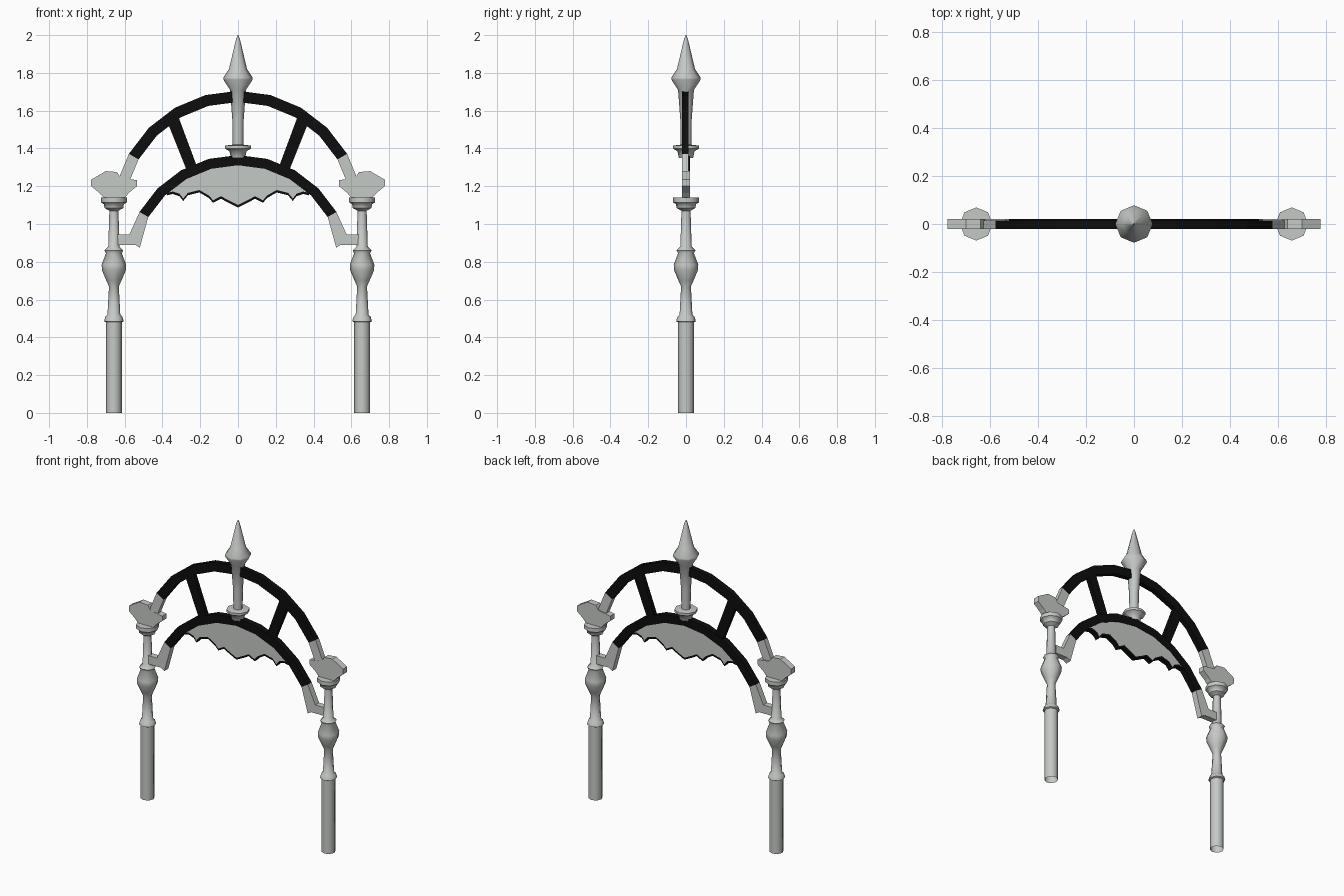
import bpy
import bmesh
from math import sin, cos, radians, tau

cube = bpy.data.objects.get("Cube")
if cube:
    bpy.data.objects.remove(cube, do_unlink=True)


def material(name, rgb):
    m = bpy.data.materials.new(name)
    m.use_nodes = True
    m.diffuse_color = (*rgb, 1)
    m.node_tree.nodes["Principled BSDF"].inputs["Base Color"].default_value = (*rgb, 1)
    return m


STONE = material("pale grey", (0.56, 0.585, 0.56))
IRON = material("black iron", (0.004, 0.004, 0.004))


def finish(name, bm, mat, mirror=False):
    bmesh.ops.recalc_face_normals(bm, faces=bm.faces[:])
    mesh = bpy.data.meshes.new(name)
    bm.to_mesh(mesh)
    bm.free()
    mesh.materials.append(mat)
    ob = bpy.data.objects.new(name, mesh)
    bpy.context.collection.objects.link(ob)
    if mirror:
        ob.modifiers.new("Mirror", 'MIRROR')
    return ob


def plate(name, points, y0, y1, mat, mirror=False):
    """Flat outline in x, z given thickness along y."""
    bm = bmesh.new()
    face = bm.faces.new([bm.verts.new((x, y0, z)) for x, z in points])
    ext = bmesh.ops.extrude_face_region(bm, geom=[face])["geom"]
    moved = [v for v in ext if isinstance(v, bmesh.types.BMVert)]
    bmesh.ops.translate(bm, verts=moved, vec=(0, y1 - y0, 0))
    if not any(len(f.verts) > 4 and all(abs(v.co.y - y0) < 1e-5 for v in f.verts) for f in bm.faces):
        if face not in bm.faces:
            bm.faces.new([v for v in bm.verts if v not in moved])
    return finish(name, bm, mat, mirror)


def turned(name, profile, x, mat, mirror=False, sides=8):
    """Eight-sided turned post, open at the foot and closed at the top."""
    bm = bmesh.new()
    rings = [[bm.verts.new((x + r * cos(tau * i / sides), r * sin(tau * i / sides), z))
              for i in range(sides)] for r, z in profile]
    for a, b in zip(rings, rings[1:]):
        for i in range(sides):
            j = (i + 1) % sides
            bm.faces.new((a[i], a[j], b[j], b[i]))
    bm.faces.new(rings[-1])
    ob = finish(name, bm, mat, mirror)
    bpy.ops.object.select_all(action='DESELECT')
    ob.select_set(True)
    bpy.context.view_layer.objects.active = ob
    bpy.ops.object.shade_smooth_by_angle(angle=radians(50))
    return ob


def arc(cz, r, start, stop, step=15):
    n = round((stop - start) / step)
    angles = [radians(start + (stop - start) * i / n) for i in range(n + 1)]
    return [(r * cos(a), cz + r * sin(a)) for a in angles]


def band(cz, outer, inner, start, stop):
    return arc(cz, outer, start, stop) + arc(cz, inner, start, stop)[::-1]


# Columns
turned("columns", [
    (.042, 0), (.042, .48), (.052, .485), (.045, .51), (.034, .52), (.026, .67),
    (.040, .70), (.063, .755), (.065, .785), (.042, .845), (.050, .86), (.030, .88),
    (.024, 1.07), (.050, 1.085), (.053, 1.105), (.069, 1.115), (.069, 1.14)],
    .657, STONE, mirror=True)

# Central finial
turned("finial", [
    (.038, 1.35), (.045, 1.385), (.070, 1.40), (.070, 1.415), (.028, 1.42),
    (.030, 1.55), (.042, 1.71), (.078, 1.765), (.078, 1.775), (.048, 1.82),
    (.010, 1.98), (.001, 2.0)], 0, STONE)

# Outer arch and its pale ends
OUT_Z, IN_Z = 1.038, .763
plate("outer_arch", band(OUT_Z, .667, .608, 30, 150), -.02, .014, IRON)
plate("outer_arch_ends", band(OUT_Z, .667, .608, 15, 30), -.02, .014, STONE, True)

# Inner arch and the brackets that hold it to the columns
plate("inner_arch", band(IN_Z, .602, .548, 30, 150), -.02, .02, IRON)
plate("arch_brackets", [
    (.65, .945), (.575, .945), (.521, 1.064), (.475, 1.037), (.52, .875),
    (.545, .89), (.65, .89)], -.02, .02, STONE, True)

# Winged caps over the columns
plate("column_caps", [
    (.71, 1.138), (.735, 1.165), (.777, 1.2), (.777, 1.235), (.70, 1.28), (.64, 1.275),
    (.62, 1.245), (.535, 1.232), (.535, 1.2), (.578, 1.165), (.60, 1.138)],
    -.021, .021, STONE, True)

# Spokes between the arches
plate("spokes", [(.38, 1.555), (.32, 1.58), (.212, 1.29), (.27, 1.28)],
      -.016, .013, IRON, True)

# Scalloped panel with a dark lower edge
scallop = [(.05, 1.125), (.09, 1.147), (.132, 1.125), (.153, 1.15), (.205, 1.18),
           (.265, 1.165), (.29, 1.135), (.31, 1.16), (.345, 1.172), (.375, 1.165)]
lower = [(-x, z) for x, z in scallop[::-1]] + [(0, 1.10)] + scallop
top = arc(IN_Z, .56, 48, 132, 14)
plate("panel", lower + top, -.017, .017, STONE)
plate("panel_edge", [(x, z - .013) for x, z in lower] + top, -.0165, .0165, IRON)
